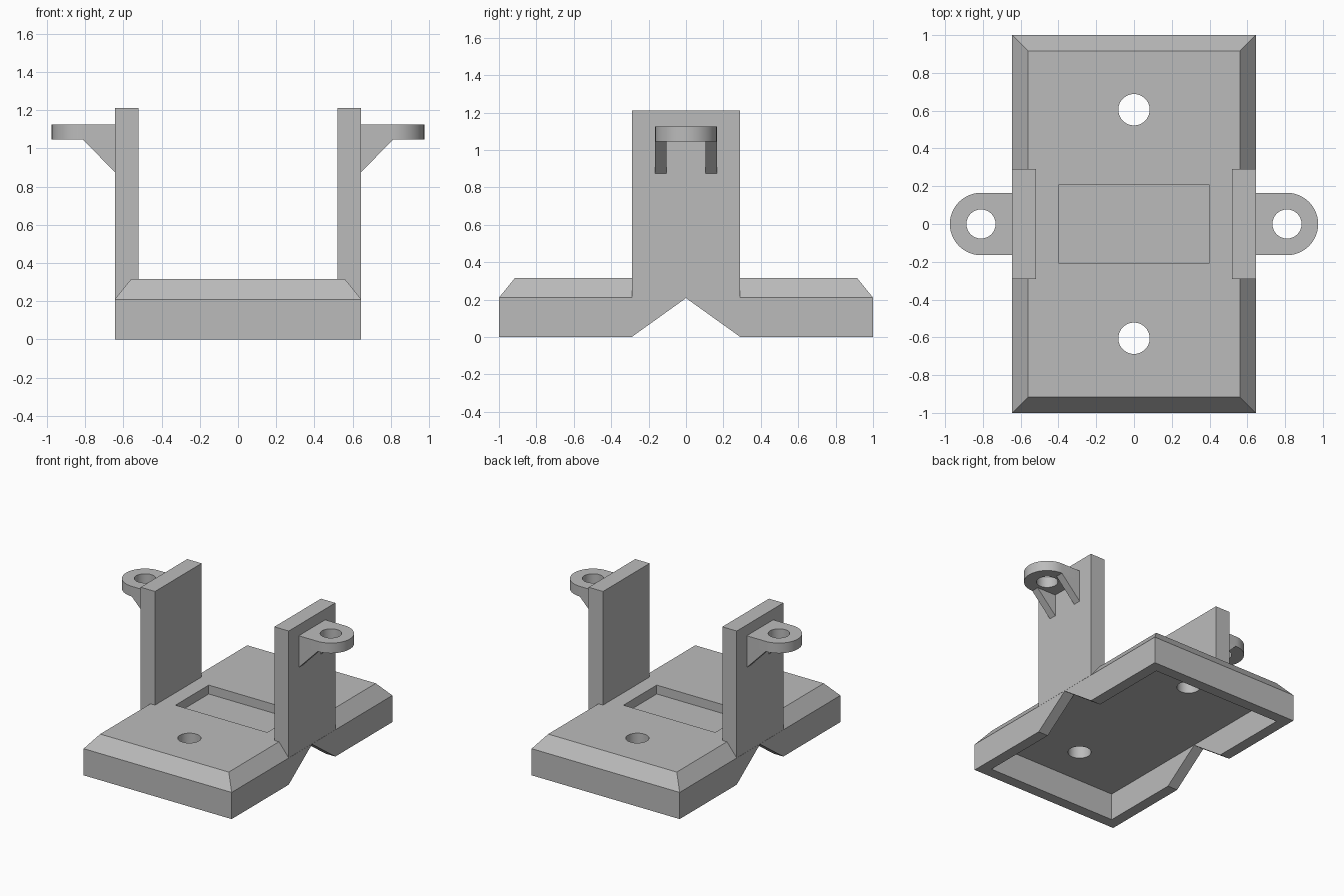
import bpy, bmesh, math
from mathutils import Vector

if "Cube" in bpy.data.objects:
    bpy.data.objects.remove(bpy.data.objects["Cube"], do_unlink=True)

grey = bpy.data.materials.new("plain grey")
grey.use_nodes = True
grey.diffuse_color = (0.5, 0.5, 0.5, 1)
grey.node_tree.nodes["Principled BSDF"].inputs["Base Color"].default_value = (0.5, 0.5, 0.5, 1)


def finish(name, bm):
    bmesh.ops.recalc_face_normals(bm, faces=bm.faces)
    mesh = bpy.data.meshes.new(name)
    bm.to_mesh(mesh)
    bm.free()
    mesh.materials.append(grey)
    ob = bpy.data.objects.new(name, mesh)
    bpy.context.collection.objects.link(ob)
    return ob


def prism(name, points, travel):
    """Extrude a closed outline of 3D points along a vector."""
    bm = bmesh.new()
    face = bm.faces.new([bm.verts.new(p) for p in points])
    out = bmesh.ops.extrude_face_region(bm, geom=[face])
    verts = [g for g in out["geom"] if isinstance(g, bmesh.types.BMVert)]
    bmesh.ops.translate(bm, verts=verts, vec=Vector(travel))
    return finish(name, bm)


def box(name, x0, x1, y0, y1, z0, z1):
    return prism(name, [(x0, y0, z0), (x1, y0, z0), (x1, y1, z0), (x0, y1, z0)], (0, 0, z1 - z0))


def cylinder(name, x, y, radius, z0, z1, steps=48):
    ring = [2 * math.pi * i / steps for i in range(steps)]
    return prism(name, [(x + radius * math.cos(a), y + radius * math.sin(a), z0) for a in ring],
                 (0, 0, z1 - z0))


def activate(ob):
    bpy.ops.object.select_all(action='DESELECT')
    ob.select_set(True)
    bpy.context.view_layer.objects.active = ob


def cut(ob, cutter):
    cutter.hide_render = True
    mod = ob.modifiers.new("cut", 'BOOLEAN')
    mod.operation = 'DIFFERENCE'
    mod.solver = 'EXACT'
    mod.object = cutter
    activate(ob)
    bpy.ops.object.modifier_apply(modifier=mod.name)
    bpy.data.objects.remove(cutter, do_unlink=True)


def smooth(ob):
    activate(ob)
    bpy.ops.object.shade_smooth_by_angle(angle=math.radians(30))


def mirror(ob, x=True, y=False):
    mod = ob.modifiers.new("mirror", 'MIRROR')
    mod.use_axis = (x, y, False)


# Key sizes
W, L, EDGE, TOP = 0.645, 1.0, 0.21, 0.315
BEVEL = WALL = 0.085

# Base block with bevelled top
bm = bmesh.new()
rings = []
for w, l, z in ((W, L, 0), (W, L, EDGE), (W - BEVEL, L - BEVEL, TOP)):
    rings.append([bm.verts.new((sx * w, sy * l, z))
                  for sx, sy in ((-1, -1), (1, -1), (1, 1), (-1, 1))])
for low, high in zip(rings, rings[1:]):
    for i in range(4):
        j = (i + 1) % 4
        bm.faces.new((low[i], low[j], high[j], high[i]))
bm.faces.new(rings[0][::-1])
bm.faces.new(rings[-1])
base = finish("base", bm)

# Hollow underside, side notches, shallow top pocket, screw holes
cut(base, box("cavity", WALL - W, W - WALL, WALL - L, L - WALL, -0.1, EDGE))
slope = 0.29 / 0.208
cut(base, prism("notch", [(-1, -0.1 * slope - 0.29, -0.1), (-1, 0.1 * slope + 0.29, -0.1),
                          (-1, 0, 0.208)], (2, 0, 0)))
cut(base, box("pocket", -0.4, 0.4, -0.207, 0.207, 0.245, 0.5))
for y in (-0.605, 0.605):
    cut(base, cylinder("screw_hole", 0, y, 0.083, 0.1, 0.5))
smooth(base)

# Upright plates
uprights = box("uprights", 0.52, W, -0.29, 0.29, 0.211, 1.21)
mirror(uprights)

# Rounded mounting ears with a hole
CX, R = 0.81, 0.165
arc = [math.pi * (i / 24 - 0.5) for i in range(25)]
outline = [(W - 0.02, R, 1.045), (W - 0.02, -R, 1.045)]
outline += [(CX + R * math.cos(a), R * math.sin(a), 1.045) for a in arc]
ears = prism("mounting_ears", outline, (0, 0, 0.08))
cut(ears, cylinder("ear_hole", CX, 0, 0.077, 0.9, 1.3))
smooth(ears)
mirror(ears)

# Triangular ribs under the ears
ribs = prism("ear_ribs", [(W, 0.105, 0.875), (W, 0.105, 1.045), (CX, 0.105, 1.045)], (0, 0.06, 0))
mirror(ribs, y=True)
